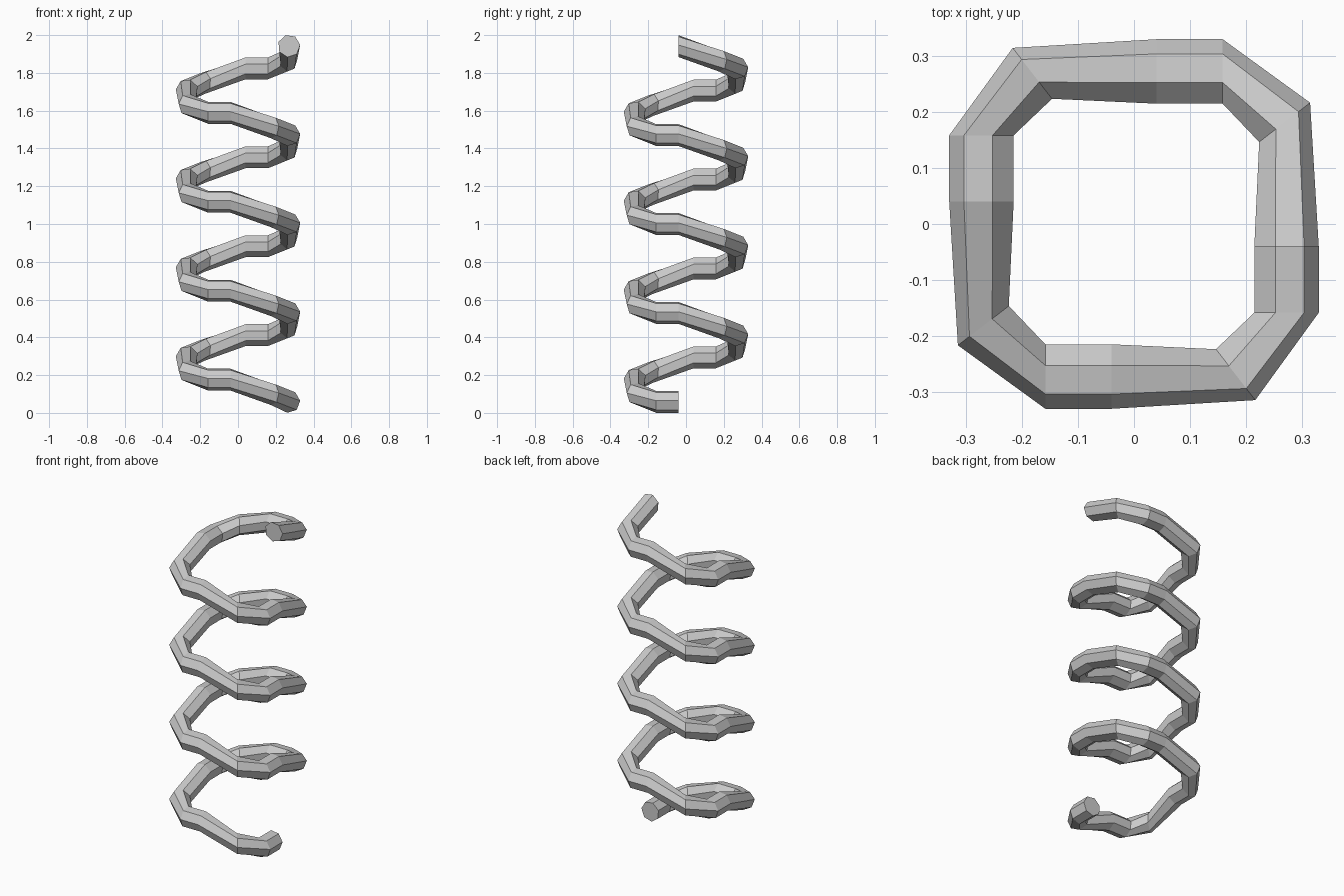
import bpy, bmesh
from math import sin, cos, tau, radians
from mathutils import Vector, Matrix

if "Cube" in bpy.data.objects:
    bpy.data.objects.remove(bpy.data.objects["Cube"])

SIDES, R = 7, 0.0595      # wire cross-section
RISE = 0.1177             # height gained per quarter turn
QUARTERS = 16             # four full turns

# one quarter turn: centre point and outward direction (in plan)
QUARTER = [
    (Vector((0.270, -0.040, 0.0)), Vector((1, 0, 0))),
    (Vector((0.270, -0.158, 0.0)), Vector((1, 0, 0))),
    (Vector((0.180, -0.267, 0.041)), Vector((0.61, -0.79, 0))),
]
angles = [radians(21) + tau * k / SIDES for k in range(SIDES)]


def ring(bm, centre, out):
    """Seven-sided wire section standing upright at a path point."""
    return [bm.verts.new(centre - out * R * cos(a) + Vector((0, 0, R * sin(a))))
            for a in angles]


# spring wire: square-cornered helix winding upwards
bm = bmesh.new()
rings = []
for q in range(QUARTERS + 1):
    turn = Matrix.Rotation(-tau / 4 * q, 3, 'Z')
    for centre, out in (QUARTER if q < QUARTERS else QUARTER[:1]):
        rings.append(ring(bm, turn @ centre + Vector((0, 0, R + q * RISE)), turn @ out))

for a, b in zip(rings, rings[1:]):
    for i in range(SIDES):
        j = (i + 1) % SIDES
        bm.faces.new((a[i], a[j], b[j], b[i]))

# flat end caps
bm.faces.new(rings[0])
bm.faces.new(rings[-1])
bmesh.ops.recalc_face_normals(bm, faces=bm.faces)

mesh = bpy.data.meshes.new("coil_spring")
bm.to_mesh(mesh)
bm.free()
bpy.context.collection.objects.link(bpy.data.objects.new("coil_spring", mesh))
